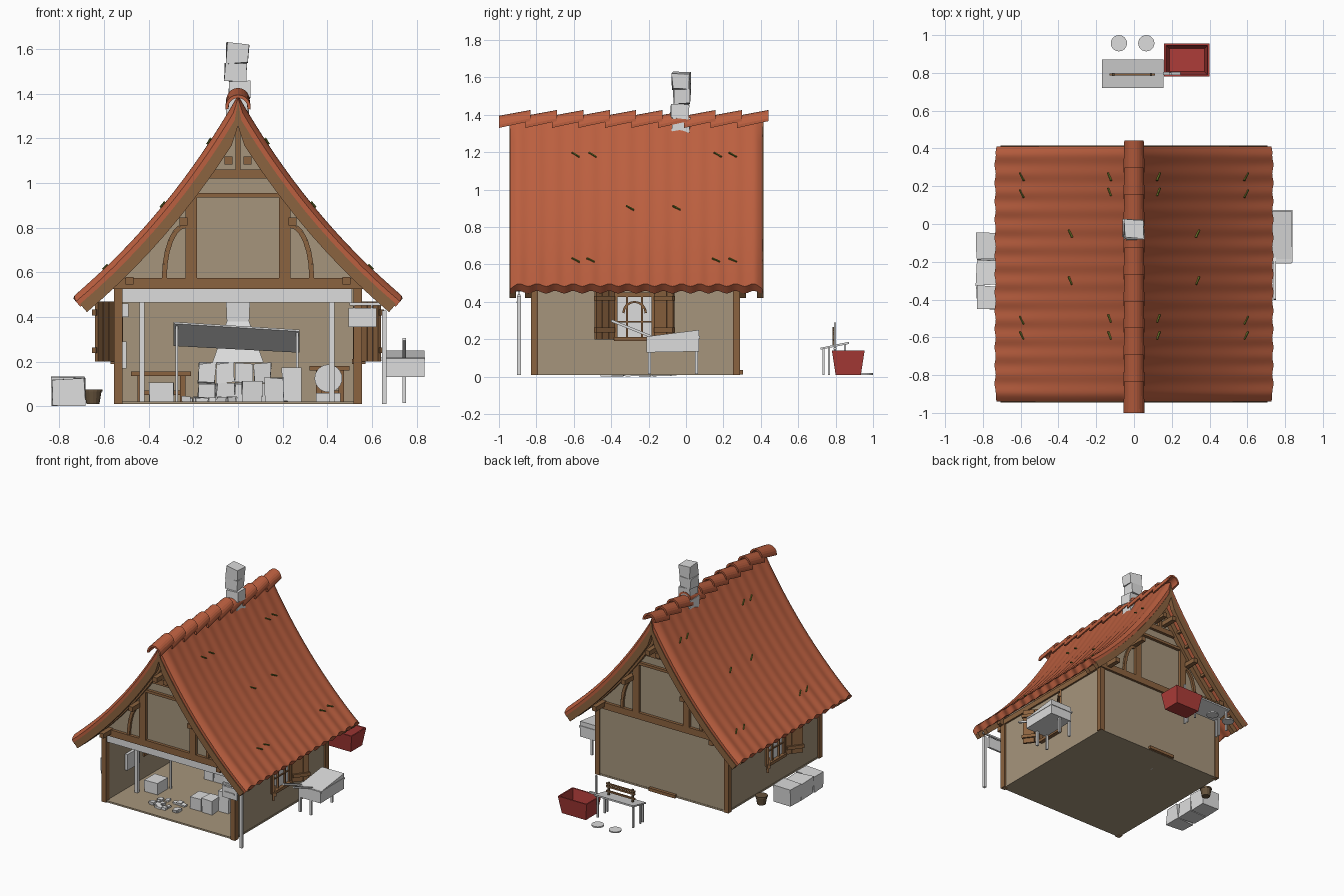
import bpy, bmesh, math, random
from mathutils import Vector, Matrix

if "Cube" in bpy.data.objects:
    bpy.data.objects.remove(bpy.data.objects["Cube"])
random.seed(4)

def mat(name, *c):
    m = bpy.data.materials.new(name)
    m.diffuse_color = (*c, 1)
    m.use_nodes = True
    m.node_tree.nodes["Principled BSDF"].inputs["Base Color"].default_value = m.diffuse_color
    return m
TILE = mat("clay tile", .50, .115, .05)
WOOD = mat("timber", .26, .125, .05)
WALL = mat("plaster", .38, .30, .20)
PALE = mat("pale grey", .72, .72, .72)
RED = mat("red paint", .42, .045, .04)
MOSS = mat("moss green", .16, .2, .025)
DARK = mat("dark wood", .13, .085, .045)

def make(name, verts, faces, m, smooth=False):
    me = bpy.data.meshes.new(name)
    me.from_pydata([tuple(v) for v in verts], [], faces)
    bm = bmesh.new(); bm.from_mesh(me)
    bmesh.ops.recalc_face_normals(bm, faces=bm.faces)
    bm.to_mesh(me); bm.free()
    me.materials.append(m)
    for p in me.polygons: p.use_smooth = smooth
    o = bpy.data.objects.new(name, me)
    bpy.context.collection.objects.link(o)
    return o

BOXF = [(0, 1, 3, 2), (4, 6, 7, 5), (0, 4, 5, 1), (2, 3, 7, 6), (0, 2, 6, 4), (1, 5, 7, 3)]
def box(name, x0, x1, y0, y1, z0, z1, m, jit=0):
    j = lambda: random.uniform(-jit, jit)
    return make(name, [(x + j(), y + j(), max(0, z + j())) for x in (x0, x1) for y in (y0, y1) for z in (z0, z1)], BOXF, m)

def beam(name, p, q, w, d, m):
    """Square bar from p to q; d is the size along y when the bar lies in the xz plane."""
    p, q = Vector(p), Vector(q)
    t = (q - p).normalized()
    ref = Vector((0, 1, 0)) if abs(t.y) < .9 else Vector((1, 0, 0))
    a = t.cross(ref).normalized(); b = t.cross(a)
    return make(name, [e + a * i * w / 2 + b * k * d / 2 for e in (p, q) for i in (-1, 1) for k in (-1, 1)], BOXF, m)

def prism(name, pts, y0, y1, m):
    n = len(pts)
    v = [(x, y0, z) for x, z in pts] + [(x, y1, z) for x, z in pts]
    f = [tuple(range(n)), tuple(range(n, 2 * n))] + [(i, (i + 1) % n, (i + 1) % n + n, i + n) for i in range(n)]
    return make(name, v, f, m)

def cyl(name, c, r0, r1, h, m, axis='Z', n=20):
    bm = bmesh.new()
    R = Matrix.Rotation(math.pi / 2, 4, 'Y' if axis == 'X' else 'X') if axis != 'Z' else Matrix()
    bmesh.ops.create_cone(bm, cap_ends=True, segments=n, radius1=r0, radius2=r1, depth=h, matrix=Matrix.Translation(c) @ R)
    me = bpy.data.meshes.new(name); bm.to_mesh(me); bm.free()
    me.materials.append(m)
    o = bpy.data.objects.new(name, me); bpy.context.collection.objects.link(o)
    return o

# roof curve: steep at the ridge, flaring at the eaves; off moves inward
def prof(t, off=0):
    P, C, Q = Vector((0, 1.39)), Vector((.30, .86)), Vector((.735, .49))
    p = P * (1 - t) ** 2 + C * 2 * t * (1 - t) + Q * t * t
    d = ((C - P) * (1 - t) + (Q - C) * t).normalized()
    return p - Vector((-d.y, d.x)) * off
def x_at(z, off):
    return min((prof(i / 200, off) for i in range(201)), key=lambda p: abs(p.y - z)).x

# tiled roof slopes with scalloped eaves
NT, NY = 16, 112
for s in (-1, 1):
    rings = []
    for j in range(NY + 1):
        y = -.94 + 1.35 * j / NY
        e = max(0, 1 - min(j, NY - j) / 4)
        ring = []
        for k, off in enumerate((0, .05)):
            for i in range(NT + 1):
                t = i / NT if k == 0 else 1 - i / NT
                w = math.sin(2 * math.pi * y / .0965) * (.002 + .007 * t ** 8)
                p = prof(t, off + w + (.018 * e * e if k == 0 else 0))
                ring.append((s * max(0, p.x + w * (t ** 8)), y, p.y))
        rings.append(ring)
    n = len(rings[0])
    f = [(j * n + i, j * n + (i + 1) % n, (j + 1) * n + (i + 1) % n, (j + 1) * n + i) for j in range(NY) for i in range(n)]
    f += [(j * n + i, j * n + i + 1, j * n + n - 2 - i, j * n + n - 1 - i) for j in (0, NY) for i in range(NT)]
    roof = make("roof_slope", [v for r in rings for v in r], f, TILE, True)
    bpy.context.view_layer.objects.active = roof
    roof.select_set(True)
    bpy.ops.object.shade_smooth_by_angle(angle=math.radians(40))
    roof.select_set(False)
    # barge boards under the roof ends
    ts = [i / 12 for i in range(13)]
    barge = [prof(t, .042) for t in ts] + [prof(t, .09) for t in reversed(ts)]
    barge = [(s * max(0, p.x), p.y) for p in barge]
    for y0, y1 in ((-.945, -.91), (-.86, -.825), (.285, .32), (.38, .415)):
        prism("barge_board", barge, y0, y1, WOOD)
    # purlins under the slope
    for t in (.22, .5, .8):
        p, q = prof(t, .07), prof(t, .115)
        beam("purlin", (s * q.x, -.93, q.y), (s * q.x, .40, q.y), .035, .035, WOOD)
    for t in (.1, .3, .4, .6, .7, .9):
        p = prof(t, .055)
        for y0, y1 in ((-.92, -.83), (.29, .4)):
            beam("roof_batten", (s * p.x, y0, p.y), (s * p.x, y1, p.y), .02, .02, WOOD)
    # moss tufts
    for t, ys in ((.2, (-.59, -.5, .17, .25)), (.5, (-.3, -.05)), (.83, (-.59, -.51, .16, .25))):
        for y in ys:
            a, b = prof(t - .012, -.004), prof(t + .012, -.004)
            beam("moss_tuft", (s * a.x, y - .02, a.y), (s * b.x, y + .02, b.y), .012, .006, MOSS)

# overlapping ridge tiles
for k in range(10):
    y0 = -1 + k * .1415
    y1, v, N = y0 + .168, [], 12
    for y, z, g in ((y0, 1.338, .057), (y1, 1.374, .052)):
        for r in (g, g - .014):
            v += [(r * math.cos(a), y, z + r * math.sin(a)) for a in [math.radians(-8 + 196 * i / N) for i in range(N + 1)]]
    M, f = N + 1, []
    for a, b in ((0, 2), (1, 3), (0, 1), (2, 3)):
        f += [(a * M + i, a * M + i + 1, b * M + i + 1, b * M + i) for i in range(N)]
    f += [(0, M, 3 * M, 2 * M), (N, M + N, 3 * M + N, 2 * M + N)]
    make("ridge_tile", v, f, TILE)

# chimney of uneven stones
for z0, z1, dx in ((1.29, 1.38, 0), (1.38, 1.46, .006), (1.46, 1.54, -.006), (1.54, 1.625, 0)):
    box("chimney_stone", -.05 + dx, .045 + dx, -.075 - dx, .02 - dx, z0, z1, PALE, .007)

# floor, walls and corner posts
box("floor", -.545, .545, -.82, .285, .01, .022, WALL)
box("back_wall", -.54, .54, .262, .282, .015, .54, WALL)
for s in (-1, 1):
    box("side_wall", s * .522, s * .542, -.82, .28, .015, .57, WALL)
    for y in (-.83, .25):
        box("corner_post", s * .518, s * .556, y, y + .04, .01, .54, WOOD)
    box("wall_plate", s * .515, s * .555, -.83, .29, .53, .57, WOOD)

# timber framed gables, front and back
for yw, d in ((-.81, -1), (.27, 1)):
    g = [prof(i / 12, .06) for i in range(13)]
    g = [p for p in g if p.y > .55]
    pts = [(p.x, p.y) for p in g if p.x > 0]
    pts = [(0, 1.28)] + pts + [(.57, .54)]
    pts += [(-x, z) for x, z in reversed(pts[1:])]
    prism("gable_infill", pts, yw - .008, yw + .008, WALL)
    y0, y1 = sorted((yw + d * .03, yw - d * .01))
    ym = (y0 + y1) / 2
    box("tie_beam", -.59, .59, y0, y1, .525, .575, WOOD)
    box("collar_beam", -.2, .2, y0, y1, 1.02, 1.06, WOOD)
    box("lower_collar", -.2, .2, y0, y1, .935, .955, WOOD)
    box("king_post", -.012, .012, y0, y1, 1.05, 1.29, WOOD)
    for s in (-1, 1):
        box("gable_stud", s * .183, s * .235, y0, y1, .57, .99, WOOD)
        arc = [(.235 + .10 * math.sin(a), .58 + .23 * math.cos(a)) for a in [math.radians(90 - 15 * i) for i in range(7)]]
        arc = [(s * (.57 - x), z) for x, z in arc]
        arc = [(s * (.235 + .095 * math.cos(math.radians(15 * i)) ), .575 + .235 * math.sin(math.radians(15 * i))) for i in range(7)]
        for p, q in zip(arc, arc[1:]):
            beam("curved_brace", (p[0], ym, p[1]), (q[0], ym, q[1]), .022, .03, WOOD)

# side windows with arched frames and open shutters
for s in (-1, 1):
    X = s * .546
    box("window_glass", s * .515, X, -.365, -.185, .21, .43, PALE)
    box("window_sill", s * .51, s * .572, -.385, -.165, .19, .212, WOOD)
    for y in (-.375, -.175, -.315, -.235):
        w = .01 if y in (-.375, -.175) else .005
        box("window_bar", s * .515, s * .56, y - w, y + w, .2, .44, WOOD)
    box("window_head", s * .515, s * .56, -.385, -.165, .425, .45, WOOD)
    box("window_crossbar", s * .515, s * .555, -.37, -.18, .29, .298, WOOD)
    for i in range(8):
        a, b = math.pi * i / 8, math.pi * (i + 1) / 8
        beam("window_arch", (s * .552, -.275 + .06 * math.cos(a), .34 + .06 * math.sin(a)), (s * .552, -.275 + .06 * math.cos(b), .34 + .06 * math.sin(b)), .01, .012, WOOD)
    for d, yh in ((-1, -.385), (1, -.165)):
        for k in range(3):
            f0, f1 = k / 3 + .01, (k + 1) / 3 - .01
            beam("shutter_board", (s * (.56 + .075 * f0), yh + d * .1 * f0, .335), (s * (.56 + .075 * f1), yh + d * .1 * f1, .335), .27, .016, WOOD).name = "shutter_board"
        for z in (.25, .42):
            beam("shutter_batten", (s * .572, yh, z), (s * .645, yh + d * .1, z), .025, .022, WOOD)

# open shop front: pale lintel and inner posts
box("front_lintel", -.52, .51, -.82, -.79, .465, .525, PALE)
for x in (-.43, .42):
    box("inner_post", x - .012, x + .012, -.6, -.575, .02, .47, PALE)
box("back_step", -.12, .1, .27, .305, .012, .035, WOOD)

# hanging sign on a tall post
box("sign_post", .645, .665, -.903, -.883, .01, .43, PALE)
box("sign_arm", .5, .67, -.9, -.886, .452, .465, PALE)
box("sign_board", .495, .62, -.9, -.885, .355, .44, PALE)
box("sign_emblem", .52, .60, -.906, -.9, .393, .403, PALE)
for x in (.52, .6):
    box("sign_chain", x - .003, x + .003, -.896, -.89, .43, .46, PALE)

# fireplace with tapering hood
for i in range(4):
    for z in (.015, .105):
        box("hearth_stone", -.18 + i * .083, -.1 + i * .083, -.15, .09, z, z + .088, PALE, .006)
hood = [(x * w, -.03 + y * w, z) for w, z in ((.115, .195), (.05, .38), (.055, .5)) for x, y in ((-1, -1), (1, -1), (1, 1), (-1, 1))]
make("hearth_hood", hood, [(r + i, r + (i + 1) % 4, r + 4 + (i + 1) % 4, r + 4 + i) for r in (0, 4) for i in range(4)] + [(0, 1, 2, 3), (8, 9, 10, 11)], PALE)

# slanted stall panel on legs
v = [(-.29, -.42, .37), (.275, -.42, .335), (.275, -.29, .24), (-.29, -.29, .27)]
make("slanted_panel", v + [(x, y, z + .008) for x, y, z in v], [(0, 1, 2, 3), (4, 5, 6, 7)] + [(i, (i + 1) % 4, (i + 1) % 4 + 4, i + 4) for i in range(4)], PALE)
for x, zt in ((-.275, .36), (.265, .33)):
    box("panel_leg", x - .006, x + .006, -.415, -.403, .02, zt, PALE)

# indoor furniture and goods
box("work_chest", -.40, -.29, -.55, -.42, .02, .105, PALE, .004)
box("stone_block", .02, .11, -.6, -.48, .02, .115, PALE, .006)
box("stone_block", .12, .2, -.6, -.5, .02, .125, PALE, .006)
box("stone_block", .2, .28, -.52, -.42, .02, .17, PALE, .006)
cyl("grindstone", (.405, -.5, .125), .062, .062, .03, PALE, 'Y', 24)
box("grindstone_stand", .35, .46, -.5, -.44, .02, .06, PALE)
for i in range(16):
    x, y, r = random.uniform(-.27, .0), random.uniform(-.72, -.58), random.uniform(.01, .02)
    box("rubble", x - r, x + r, y - r, y + r, .016, .016 + 1.4 * r, PALE, .004)
for x0, x1, z in ((-.48, -.21, .155), (.32, .5, .18)):
    box("bench_top", x0, x1, .1, .24, z - .02, z, WOOD)
    box("bench_rail", x0 + .03, x1 - .03, .15, .19, .05, .07, WOOD)
    for x in (x0 + .03, x1 - .05):
        box("bench_leg", x, x + .025, .11, .23, .02, z - .02, WOOD)
box("wall_hanging", -.52, -.5, -.6, -.45, .17, .29, PALE)
box("wall_shelf", -.52, -.49, -.65, -.5, .40, .46, PALE)

# hand cart by the right wall
v = [(x, y, z) for x in (.65, .835) for y, z0, z1 in ((-.21, .13, .215), (.07, .135, .25)) for z in (z0, z1)]
make("cart_body", v, BOXF, PALE)
box("cart_rim", .64, .838, -.205, .075, .205, .218, PALE)
for x in (.655, .745):
    beam("cart_handle", (x, -.4, .3), (x, -.15, .2), .014, .014, PALE)
    for y in (-.195, .055):
        box("cart_leg", x - .008, x + .008, y - .008, y + .008, .015, .14, PALE)

# stone crates and a bucket by the left wall
for y0, y1, h in ((-.45, -.33, .12), (-.32, -.19, .125), (-.18, -.05, .13)):
    box("stone_crate", -.832, -.69, y0, y1, 0, h, PALE, .008)
cyl("bucket", (-.65, .03, .04), .03, .04, .06, DARK, n=14)
cyl("bucket_rim", (-.65, .03, .07), .043, .043, .01, DARK, n=14)

# yard behind the house: table, rack, tub, tap and stepping discs
v = [(x, y, z) for x in (-.17, .155) for y, z0, z1 in ((.72, .145, .155), (.872, .175, .187)) for z in (z0, z1)]
make("yard_table_top", v, BOXF, PALE)
for x in (-.155, .14):
    for y, z in ((.735, .15), (.765, .155), (.85, .172)):
        box("yard_table_leg", x - .006, x + .006, y - .006, y + .006, .01, z, PALE)
for z in (.19, .225, .245):
    box("rack_rail", -.13, .11, .785, .797, z, z + .012, WOOD)
for x in (-.11, .09):
    box("rack_post", x - .006, x + .006, .783, .799, .16, .265, DARK)
box("tap_pipe", .186, .198, .79, .802, .13, .29, PALE)
box("tap_spout", .155, .245, .788, .804, .145, .157, PALE)
tub = []
for i, z in ((0, .14), (.02, .01), (.01, .14), (.027, .02)):
    tub += [(.16 + i, .78 + i, z), (.40 - i, .78 + i, z), (.40 - i, .955 - i, z), (.16 + i, .955 - i, z)]
f = [(4, 5, 6, 7), (12, 13, 14, 15)]
for a, b in ((0, 4), (8, 12), (0, 8)):
    f += [(a + i, a + (i + 1) % 4, b + (i + 1) % 4, b + i) for i in range(4)]
make("red_tub", tub, f, RED)
for x in (-.08, .065):
    cyl("yard_disc", (x, .957, .014), .043, .043, .01, PALE, n=24)
